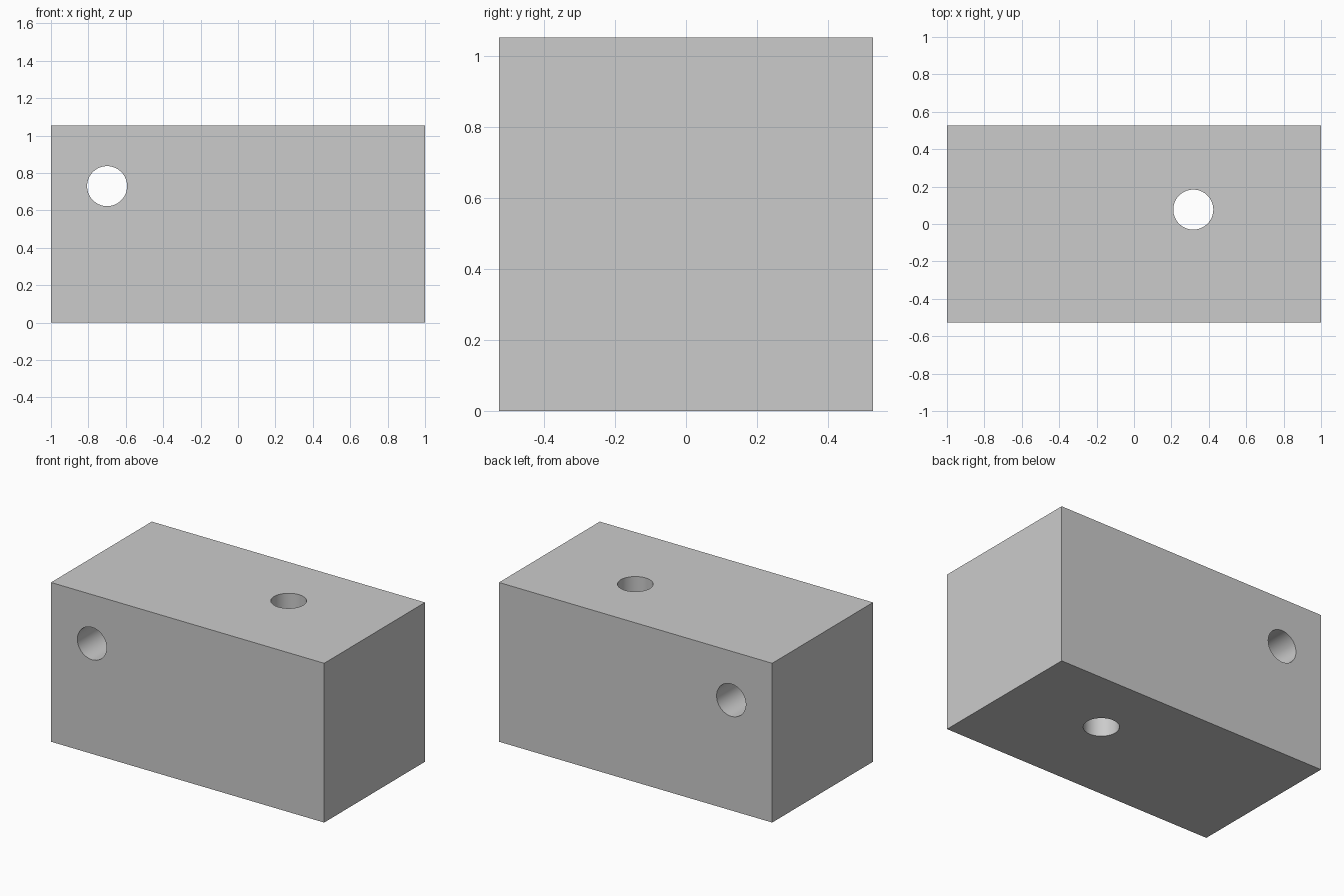
import bpy
from math import radians

if "Cube" in bpy.data.objects:
    bpy.data.objects.remove(bpy.data.objects["Cube"])

LENGTH, WIDTH, HEIGHT = 2.0, 1.054, 1.054
HOLE_RADIUS = 0.107

# Solid block standing on the ground
bpy.ops.mesh.primitive_cube_add(size=1, location=(0, 0, HEIGHT / 2))
block = bpy.context.object
block.name = "drilled_block"
block.scale = (LENGTH, WIDTH, HEIGHT)
bpy.ops.object.transform_apply(location=True, rotation=False, scale=True)


def drill(name, location, rotation):
    """Cut a round through-hole in the block."""
    bpy.ops.mesh.primitive_cylinder_add(
        vertices=64, radius=HOLE_RADIUS, depth=2, location=location, rotation=rotation)
    cutter = bpy.context.object
    cutter.name = name
    cutter.hide_render = True
    bpy.context.view_layer.objects.active = block
    mod = block.modifiers.new(name, 'BOOLEAN')
    mod.operation = 'DIFFERENCE'
    mod.solver = 'EXACT'
    mod.object = cutter
    bpy.ops.object.modifier_apply(modifier=mod.name)
    bpy.data.objects.remove(cutter, do_unlink=True)


# Front-to-back hole and vertical hole
drill("front_hole", (-0.70, 0, 0.73), (radians(90), 0, 0))
drill("top_hole", (0.317, 0.077, HEIGHT / 2), (0, 0, 0))

# Smooth bores, crisp block edges
bpy.ops.object.select_all(action='DESELECT')
block.select_set(True)
bpy.context.view_layer.objects.active = block
bpy.ops.object.shade_smooth_by_angle(angle=radians(30))
